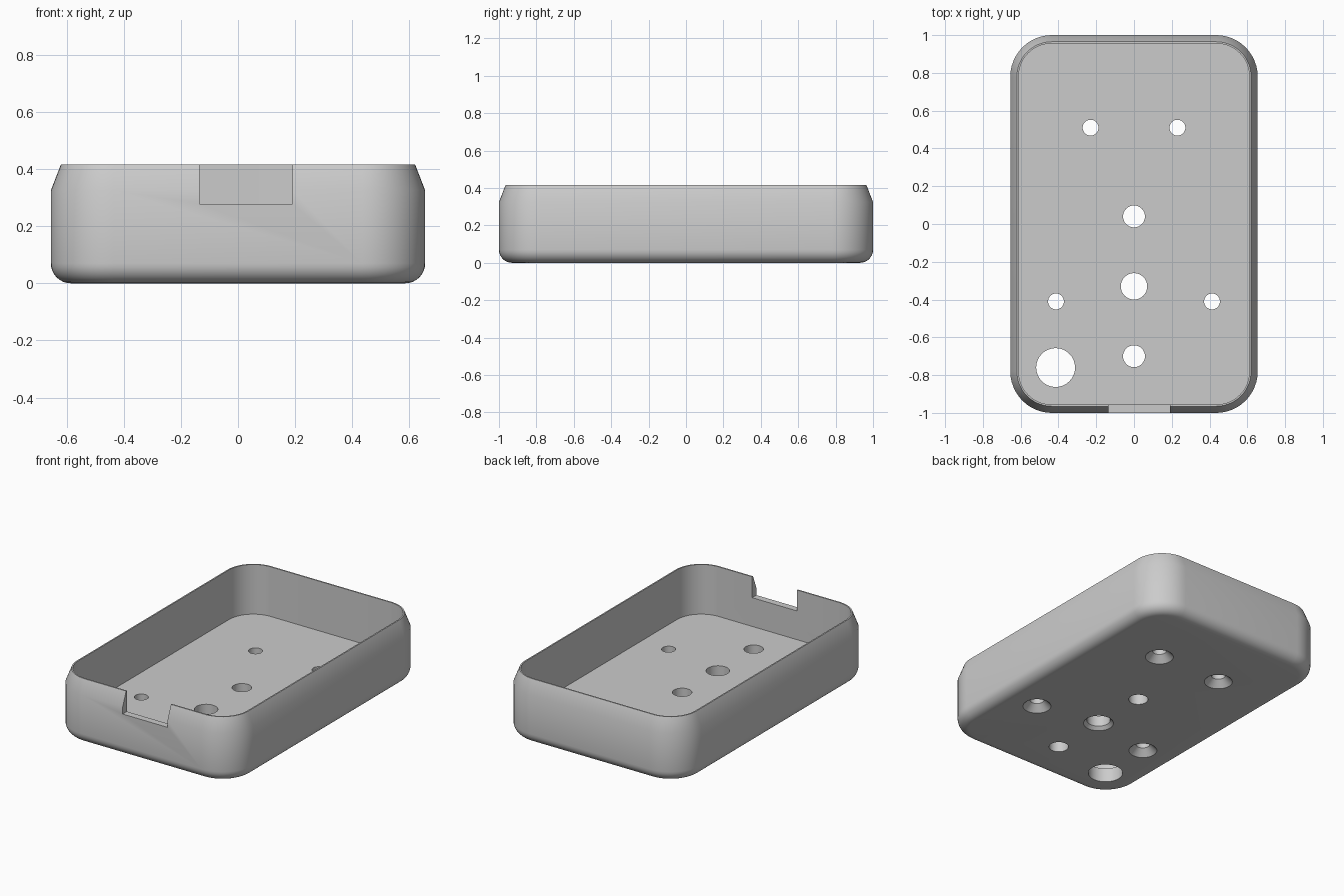
import bpy, bmesh, math

if "Cube" in bpy.data.objects:
    bpy.data.objects.remove(bpy.data.objects["Cube"], do_unlink=True)

HALF_X, HALF_Y, CORNER = 0.655, 1.0, 0.22
HEIGHT, FLOOR, FILLET = 0.415, 0.09, 0.07

grey = bpy.data.materials.new("plain grey")
grey.use_nodes = True
grey.diffuse_color = (0.6, 0.6, 0.6, 1)
grey.node_tree.nodes["Principled BSDF"].inputs["Base Color"].default_value = (0.6, 0.6, 0.6, 1)


def outline(inset, steps=12):
    """Rounded rectangle, shrunk evenly by inset."""
    r = CORNER - inset
    points = []
    for k, (sx, sy) in enumerate([(1, 1), (-1, 1), (-1, -1), (1, -1)]):
        for i in range(steps + 1):
            a = math.pi / 2 * (k + i / steps)
            points.append((sx * (HALF_X - CORNER) + r * math.cos(a),
                           sy * (HALF_Y - CORNER) + r * math.sin(a)))
    return points


def circle(x, y, r, n=32):
    return [(x + r * math.cos(math.tau * i / n), y + r * math.sin(math.tau * i / n))
            for i in range(n)]


def loft(name, sections):
    """Closed solid through (points, height) sections, bottom to top."""
    bm = bmesh.new()
    rings = [[bm.verts.new((x, y, z)) for x, y in pts] for pts, z in sections]
    for low, high in zip(rings, rings[1:]):
        for i in range(len(low)):
            j = (i + 1) % len(low)
            bm.faces.new((low[i], low[j], high[j], high[i]))
    bm.faces.new(rings[0][::-1])
    bm.faces.new(rings[-1])
    mesh = bpy.data.meshes.new(name)
    bm.to_mesh(mesh)
    bm.free()
    obj = bpy.data.objects.new(name, mesh)
    bpy.context.collection.objects.link(obj)
    mesh.materials.append(grey)
    return obj


# Outer shell: rounded bottom edge, straight wall, sloped shoulder
profile = []
for i in range(9):
    a = math.pi / 2 * i / 8
    profile.append((FILLET * (1 - math.sin(a)), FILLET * (1 - math.cos(a))))
profile += [(0, 0.325), (0.035, HEIGHT)]
tray = loft("tray", [(outline(inset), z) for inset, z in profile])

# Hollow inside and the notch in the front wall
cutters = [loft("cavity_cutter", [(outline(0.044), FLOOR), (outline(0.044), 0.6)])]
notch = [(-0.135, -1.1), (0.19, -1.1), (0.19, -0.9), (-0.135, -0.9)]
cutters.append(loft("notch_cutter", [(notch, 0.278), (notch, 0.6)]))

# Floor holes: x, y, bore radius, countersink radius, countersink depth
holes = [(0, 0.04, 0.058, 0, 0), (0, -0.33, 0.07, 0.09, 0.02),
         (0, -0.7, 0.058, 0, 0), (-0.415, -0.76, 0.103, 0, 0)]
for side in (-1, 1):
    holes += [(side * 0.23, 0.51, 0.042, 0.084, 0.042),
              (side * 0.413, -0.41, 0.042, 0.084, 0.042)]
for x, y, bore, sink, depth in holes:
    sections = [(circle(x, y, bore), -0.05), (circle(x, y, bore), 0.2)]
    if sink:
        sections = [(circle(x, y, sink), -0.05), (circle(x, y, sink), 0),
                    (circle(x, y, bore), depth), (circle(x, y, bore), 0.2)]
    cutters.append(loft("hole_cutter", sections))

# Cut everything out, then drop the cutters
bpy.context.view_layer.objects.active = tray
for cutter in cutters:
    cut = tray.modifiers.new("cut", "BOOLEAN")
    cut.operation, cut.solver, cut.object = "DIFFERENCE", "EXACT", cutter
    bpy.ops.object.modifier_apply(modifier=cut.name)
    bpy.data.objects.remove(cutter, do_unlink=True)

bpy.ops.object.select_all(action="DESELECT")
tray.select_set(True)
bpy.ops.object.shade_smooth_by_angle(angle=math.radians(30))
